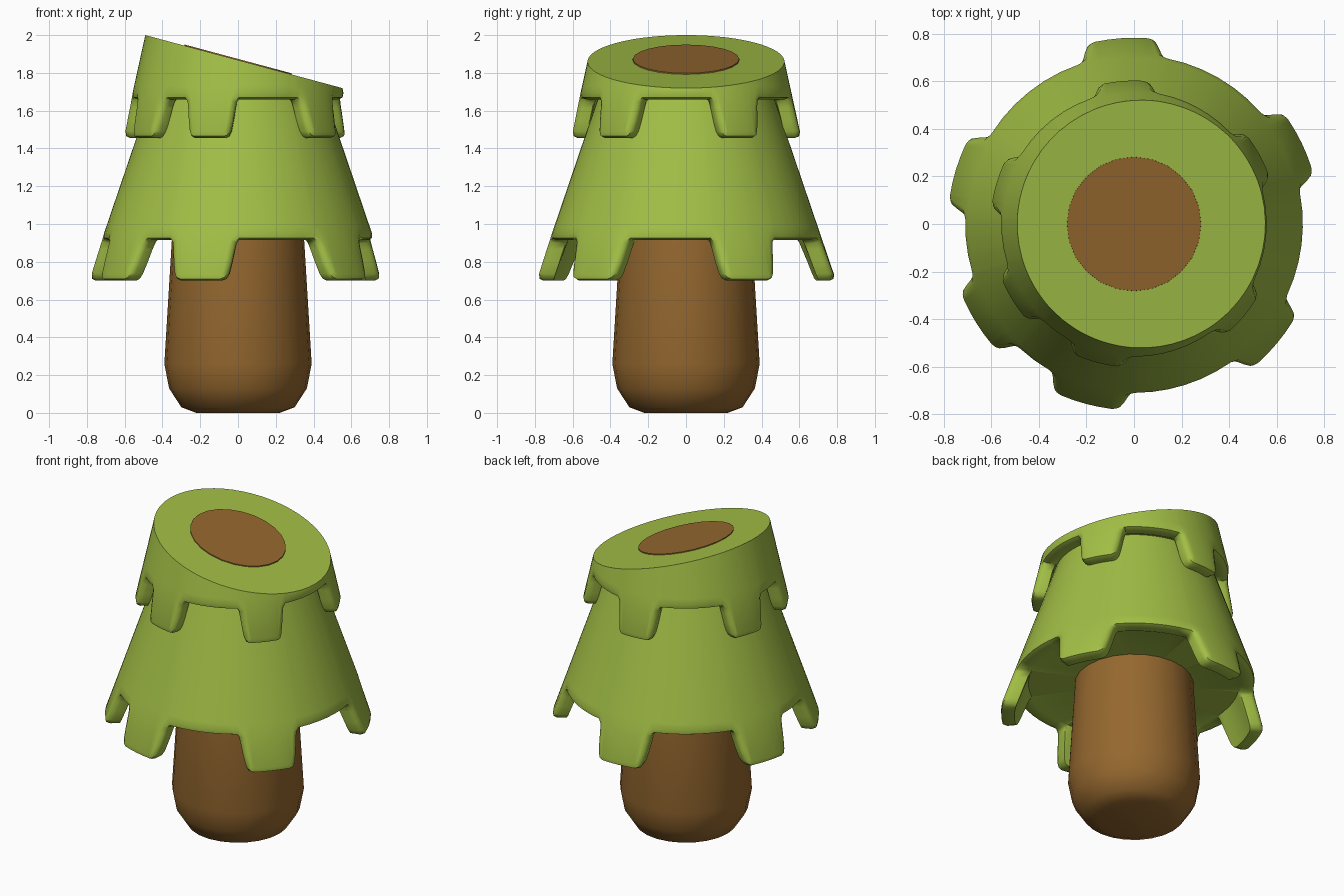
import bpy, bmesh, math

if "Cube" in bpy.data.objects:
    bpy.data.objects.remove(bpy.data.objects["Cube"])

def material(name, rgb):
    m = bpy.data.materials.new(name)
    m.diffuse_color = (*rgb, 1)
    m.use_nodes = True
    m.node_tree.nodes["Principled BSDF"].inputs["Base Color"].default_value = m.diffuse_color
    return m

GREEN = material("leaf green", (0.36, 0.515, 0.06))
BROWN = material("bark brown", (0.30, 0.137, 0.028))

def plane_z(x):
    """Slanted cut across the top of the tree."""
    return 1.868 - 0.269 * x

def build(name, rings, mat, angle):
    """Skin a list of vertex rings and cap both ends."""
    bm = bmesh.new()
    rows = [[bm.verts.new(p) for p in ring] for ring in rings]
    n = len(rows[0])
    for a, b in zip(rows, rows[1:]):
        for i in range(n):
            j = (i + 1) % n
            bm.faces.new((a[i], a[j], b[j], b[i]))
    bm.faces.new(rows[0])
    bm.faces.new(rows[-1])
    bmesh.ops.recalc_face_normals(bm, faces=bm.faces)
    me = bpy.data.meshes.new(name)
    bm.to_mesh(me)
    bm.free()
    me.materials.append(mat)
    ob = bpy.data.objects.new(name, me)
    bpy.context.collection.objects.link(ob)
    bpy.ops.object.select_all(action='DESELECT')
    ob.select_set(True)
    bpy.context.view_layer.objects.active = ob
    bpy.ops.object.shade_smooth_by_angle(angle=math.radians(angle))
    return ob

def polar(r, t, z):
    return (r * math.cos(t), r * math.sin(t), z)

# trunk with rounded foot, its end showing through the slanted top
N = 24
ts = [2 * math.pi * i / N for i in range(N)]
rings = [[polar(r, t, z) for t in ts] for r, z in
         ((0.22, 0), (0.30, 0.03), (0.365, 0.13), (0.39, 0.26), (0.35, 0.92))]
rings.append([polar(0.282, t, plane_z(0.282 * math.cos(t)) + 0.006) for t in ts])
build("trunk", rings, BROWN, 40)

# half outline of one hanging leaf tab: degrees from its centre, share of drop
TAB = ((15.5, 0), (14.5, 0.07), (13.8, 0.22), (12.6, 0.55), (11.4, 0.83),
       (10.2, 0.95), (8.2, 1), (4, 1), (0, 1))

def hem(centres, base, drop):
    """Angle and height of every point along the tabbed lower edge."""
    pts = []
    cs = sorted(c % 360 for c in centres)
    for k, c in enumerate(cs):
        pts += [(c - d, base - drop * f) for d, f in TAB]
        pts += [(c + d, base - drop * f) for d, f in reversed(TAB[:-1])]
        nxt = cs[k + 1] if k + 1 < len(cs) else cs[0] + 360
        a, b = c + 15.5, nxt - 15.5
        steps = max(2, round((b - a) / 6))
        pts += [(a + (b - a) * i / steps, base) for i in range(1, steps)]
    return [(math.radians(t), z) for t, z in pts]

def foliage(name, centres, base, drop, radius, thick, top):
    """Conical leaf layer: outer skin, rounded hem, tab backs, underside."""
    pts = hem(centres, base, drop)
    n = len(pts)
    crown, middle, bevel, lip, edge, back, under, inner = ([] for _ in range(8))
    for i, (t, z) in enumerate(pts):
        # inward direction of the hem, used to round it evenly
        (t0, z0), (t1, z1) = pts[i - 1], pts[(i + 1) % n]
        ds = ((t1 - t0 + math.pi) % (2 * math.pi) - math.pi) * radius(z)
        dz = z1 - z0
        ln = math.hypot(ds, dz)
        ns, nz = -dz / ln, ds / ln

        def inset(d, depth):
            zz = z + nz * d
            return polar(radius(zz) - depth, t + ns * d / radius(z), zz)

        zt = top(0)
        for _ in range(4):
            zt = top(radius(zt) * math.cos(t))
        crown.append(polar(radius(zt), t, zt))
        zm = min(base + 0.07, zt - 0.01)
        middle.append(polar(radius(zm), t, zm))
        bevel.append(inset(0.034, 0))
        lip.append(inset(0.010, 0.010))
        edge.append(inset(0, 0.034))
        back.append(inset(0, thick))
        under.append(polar(radius(base) - thick - 0.01, t, base + 0.005))
        inner.append(polar(0.25, t, base + 0.005))
    build(name, [crown, middle, bevel, lip, edge, back, under, inner], GREEN, 50)

# wide lower layer and short slanted upper layer
foliage("lower_foliage", (94, 26, -40, -105, -148, 163), 0.915, 0.215,
        lambda z: 0.72 - 0.34 * (z - 0.92), 0.09, lambda x: 1.70)
foliage("upper_foliage", (94, 29, -40, -105, -148, 163), 1.66, 0.205,
        lambda z: 0.612 - 0.22 * (z - 1.45), 0.08, plane_z)
